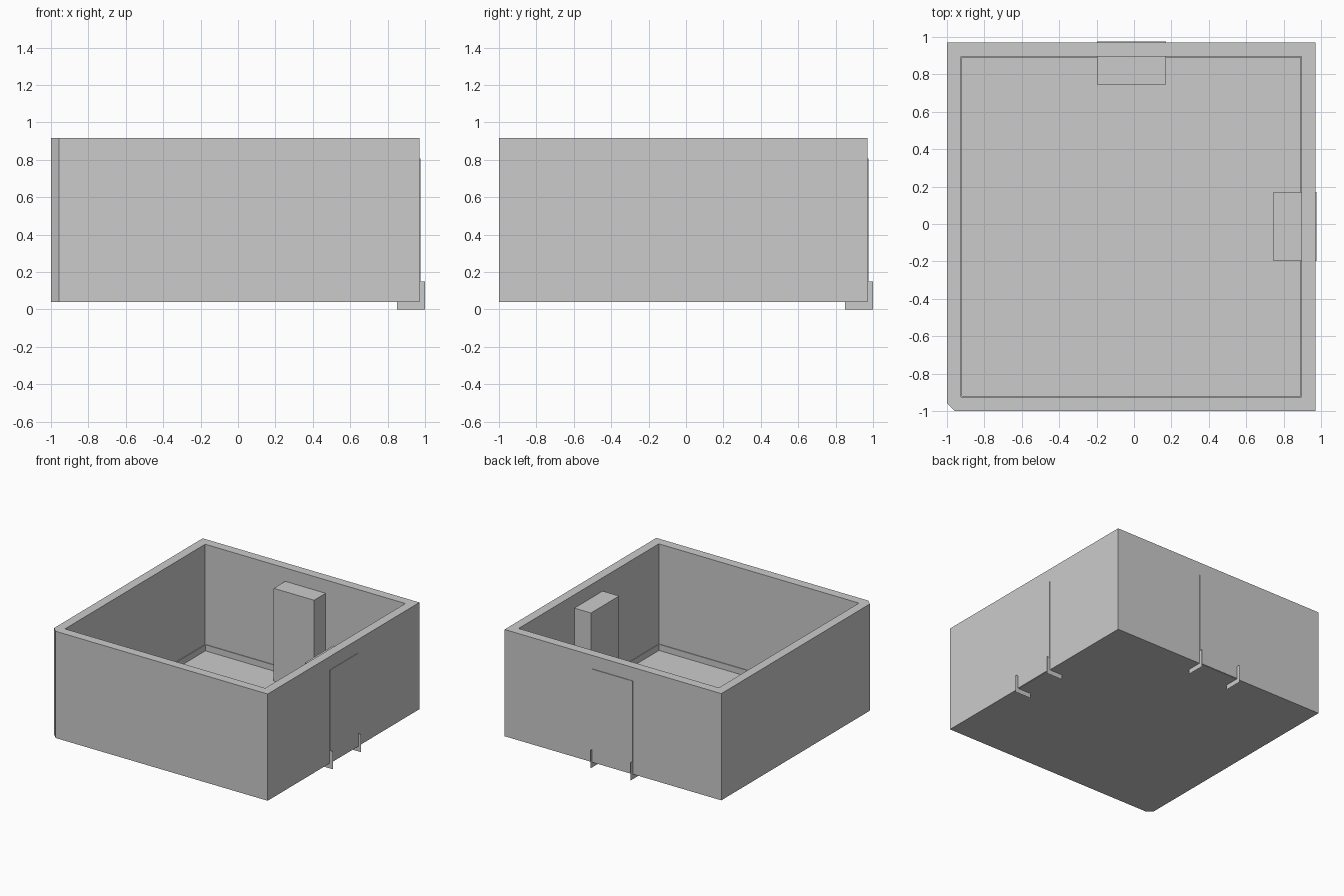
import bpy, bmesh

if "Cube" in bpy.data.objects:
    bpy.data.objects.remove(bpy.data.objects["Cube"])

LO, HI = -1.0, 0.97            # outer footprint of the walls
BASE, TOP = 0.04, 0.917        # underside and rim heights
WALL, CHAMFER = 0.075, 0.042
DOOR_A, DOOR_B = -0.197, 0.170 # door span along its wall


def finish(name, bm):
    bmesh.ops.recalc_face_normals(bm, faces=bm.faces)
    mesh = bpy.data.meshes.new(name)
    bm.to_mesh(mesh)
    bm.free()
    obj = bpy.data.objects.new(name, mesh)
    bpy.context.collection.objects.link(obj)
    return obj


def ring(bm, inset, z, outer=False):
    """Five-point loop; the outer one cuts the front left corner."""
    a, b = LO + inset, HI - inset
    start = (a, a + CHAMFER) if outer else (a, a)
    pts = [start, (a + CHAMFER, a), (b, a), (b, b), (a, b)]
    return [bm.verts.new((x, y, z)) for x, y in pts]


# Room shell: outer walls, rim, inner walls, skirting step and floor
bm = bmesh.new()
rings = [
    ring(bm, 0, BASE, True),
    ring(bm, 0, TOP, True),
    ring(bm, WALL, TOP),
    ring(bm, WALL, 0.095),
    ring(bm, WALL + 0.006, 0.095),
    ring(bm, WALL + 0.006, 0.045),
]
for r0, r1 in zip(rings, rings[1:]):
    for i in range(5):
        j = (i + 1) % 5
        bm.faces.new((r0[i], r0[j], r1[j], r1[i]))
bm.faces.new(rings[0])
bm.faces.new(rings[-1])
finish("room_walls", bm)


def door(side, swap):
    """Door block through a wall, with a thin square plate at each edge."""
    def place(depth, along, z):
        return (along, depth, z) if swap else (depth, along, z)

    # Door block
    bm = bmesh.new()
    bmesh.ops.create_cube(bm, size=1)
    for v in bm.verts:
        v.co = place(0.975 if v.co.x > 0 else 0.745,
                     DOOR_B if v.co.y > 0 else DOOR_A,
                     0.807 if v.co.z > 0 else 0.042)
    finish(side + "_door_block", bm)

    # Edge plates
    bm = bmesh.new()
    for along in (DOOR_A, DOOR_B):
        corners = [(0.85, 0), (1.0, 0), (1.0, 0.148), (0.85, 0.148)]
        bm.faces.new([bm.verts.new(place(d, along, z)) for d, z in corners])
    finish(side + "_door_plates", bm)


door("right", False)
door("back", True)
